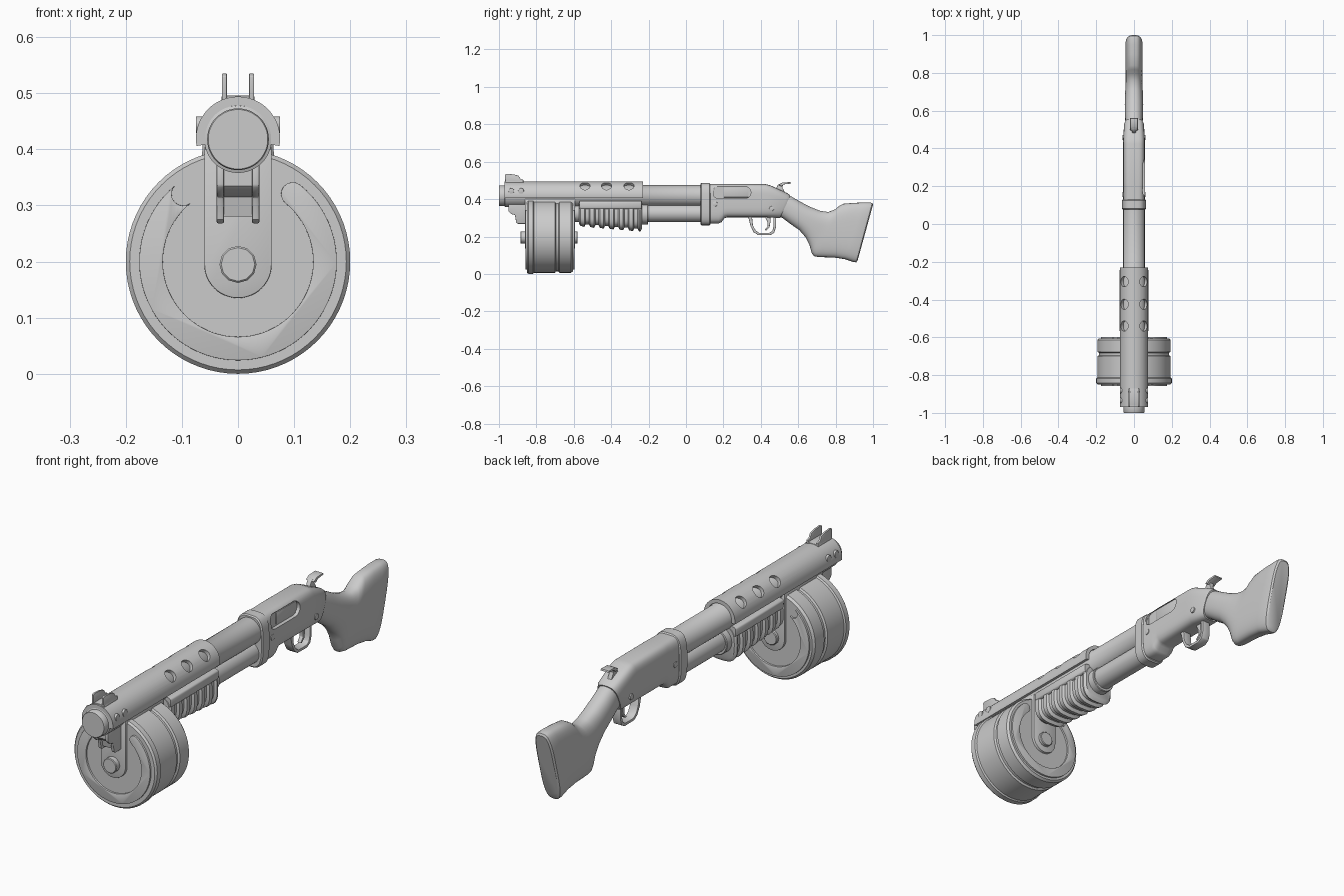
import bpy, bmesh
from math import cos, sin, pi, radians, copysign


def finish(name, bm, bevel=0.0):
    bmesh.ops.recalc_face_normals(bm, faces=bm.faces)
    me = bpy.data.meshes.new(name)
    bm.to_mesh(me)
    bm.free()
    ob = bpy.data.objects.new(name, me)
    bpy.context.collection.objects.link(ob)
    bpy.ops.object.select_all(action='DESELECT')
    ob.select_set(True)
    bpy.context.view_layer.objects.active = ob
    if bevel:
        m = ob.modifiers.new("bevel", 'BEVEL')
        m.width, m.segments, m.limit_method, m.angle_limit = bevel, 2, 'ANGLE', radians(40)
        bpy.ops.object.modifier_apply(modifier=m.name)
    bpy.ops.object.shade_smooth_by_angle(angle=radians(35))
    return ob


def skin(name, rings, bevel=0.0):
    """Bridge a list of equal rings of points and cap both ends."""
    bm = bmesh.new()
    vs = [[bm.verts.new(p) for p in r] for r in rings]
    n = len(vs[0])
    for a, b in zip(vs, vs[1:]):
        for i in range(n):
            bm.faces.new((a[i], a[(i + 1) % n], b[(i + 1) % n], b[i]))
    bm.faces.new(vs[0])
    bm.faces.new(vs[-1])
    return finish(name, bm, bevel)


def lathe(name, z, prof, seg=48):
    """Round part along y, profile of (y, radius)."""
    return skin(name, [[(r * cos(2 * pi * i / seg), y, z + r * sin(2 * pi * i / seg))
                        for i in range(seg)] for y, r in prof])


def loft(name, secs, bevel=0.0, seg=40):
    """Rounded sections: (y top, z top, y bottom, z bottom, half width, squareness)."""
    rings = []
    for yt, zt, yb, zb, w, n in secs:
        ring = []
        for i in range(seg):
            c, s = cos(2 * pi * i / seg), sin(2 * pi * i / seg)
            u = copysign(abs(c) ** (2 / n), c) * w
            t = (copysign(abs(s) ** (2 / n), s) + 1) / 2
            ring.append((u, yb + (yt - yb) * t, zb + (zt - zb) * t))
        rings.append(ring)
    return skin(name, rings, bevel)


def prism(name, pts, axis, d0, d1, bevel=0.0):
    """Outline in yz (axis x) or xz (axis y), pushed from d0 to d1."""
    put = (lambda d, p: (d, p[0], p[1])) if axis == 'x' else (lambda d, p: (p[0], d, p[1]))
    return skin(name, [[put(d, p) for p in pts] for d in (d0, d1)], bevel)


def arc(cx, cz, r, a0, a1, n):
    return [(cx + r * cos(radians(a0 + (a1 - a0) * i / n)),
             cz + r * sin(radians(a0 + (a1 - a0) * i / n))) for i in range(n + 1)]


def cut(ob, cutter):
    cutter.hide_render = True
    m = ob.modifiers.new("cut", 'BOOLEAN')
    m.object, m.operation, m.solver = cutter, 'DIFFERENCE', 'EXACT'
    bpy.ops.object.select_all(action='DESELECT')
    ob.select_set(True)
    bpy.context.view_layer.objects.active = ob
    bpy.ops.object.modifier_apply(modifier=m.name)
    bpy.data.objects.remove(cutter)
    bpy.ops.object.shade_smooth_by_angle(angle=radians(35))


# Barrel and magazine tube
lathe("barrel", 0.418, [(-1, 0.053), (-0.997, 0.055), (-0.97, 0.055), (-0.968, 0.06),
                        (-0.24, 0.06), (-0.235, 0.057), (0.15, 0.057)])
lathe("magazine_tube", 0.325, [(-0.62, 0.048), (0.1, 0.048)])

# Heat shield with angled vent holes
shield = prism("heat_shield", arc(0, 0.419, 0.075, -10, 190, 40) + arc(0, 0.419, 0.059, 190, -10, 40),
               'y', -0.97, -0.23)
for y in (-0.54, -0.425, -0.305):
    for s in (-1, 1):
        rings = [[(s * (d + 0.027 * cos(a)) * 0.7071, y + 0.027 * sin(a),
                   0.419 + (d - 0.027 * cos(a)) * 0.7071)
                  for a in [2 * pi * i / 24 for i in range(24)]] for d in (0.04, 0.1)]
        cut(shield, skin("vent_cutter", rings))

# Shield bolts, both sides
for s in (-1, 1):
    for y in (-0.934, -0.882):
        prism("shield_bolt", arc(y, 0.444, 0.015, 0, 345, 23), 'x', s * 0.05, s * 0.075, 0.002)

# Front sight: two ears on a base
for s in (-1, 1):
    prism("sight_ear", [(-0.965, 0.47), (-0.968, 0.53), (-0.96, 0.535), (-0.92, 0.532), (-0.895, 0.525),
                        (-0.885, 0.508), (-0.87, 0.503), (-0.87, 0.47)], 'x', s * 0.02, s * 0.0285, 0.001)
prism("sight_base", [(-0.962, 0.46), (-0.962, 0.496), (-0.87, 0.496), (-0.87, 0.46)], 'x', -0.029, 0.029, 0.002)

# Drum magazine with raised C track, feed plate and hub on both faces
lathe("drum", 0.2, [(-0.85, 0.19), (-0.85, 0.193), (-0.842, 0.2), (-0.818, 0.2), (-0.813, 0.194),
                    (-0.70, 0.194), (-0.695, 0.186), (-0.682, 0.186), (-0.677, 0.194),
                    (-0.615, 0.194), (-0.605, 0.186)], 72)
e = radians(51)
ex, ez = 0.155 * cos(e), 0.2 + 0.155 * sin(e)
prism("drum_track", arc(0, 0.2, 0.176, 129, 411, 60) + arc(ex, ez, 0.021, 51, 231, 8)[1:-1]
      + arc(0, 0.2, 0.134, 411, 129, 60) + arc(-ex, ez, 0.021, -51, -231, 8)[1:-1],
      'y', -0.858, -0.597, 0.002)
prism("drum_feed_plate", arc(0, 0.195, 0.06, 180, 360, 24) + [(0.06, 0.4), (-0.06, 0.4)],
      'y', -0.862, -0.593, 0.002)
lathe("drum_hub", 0.195, [(-0.886, 0.03), (-0.883, 0.033), (-0.582, 0.033), (-0.579, 0.03)], 12)

# Catch under the muzzle
catch = [(-0.95, 0.385), (-0.95, 0.335), (-0.935, 0.32), (-0.915, 0.315), (-0.908, 0.275), (-0.9, 0.268),
         (-0.855, 0.268), (-0.855, 0.385)]
for s in (-1, 1):
    prism("catch_side", catch, 'x', s * 0.025, s * 0.038, 0.003)
prism("catch_core", [(y + 0.012 if y < -0.86 else y, max(z, 0.28)) for y, z in catch if z != 0.268 or y > -0.86],
      'x', -0.027, 0.027)

# Ribbed pump grip
secs = [(-0.572, 0.385, -0.572, 0.268, 0.068, 3), (-0.565, 0.387, -0.565, 0.258, 0.076, 3)]
for i in range(6):
    y = -0.528 + i * 0.052
    zb = 0.254 - 0.028 * (y + 0.565) / 0.33
    if i < 6:
        for dy, k in ((-0.016, 0), (-0.009, 1), (0.009, 1), (0.016, 0)):
            secs.append((y + dy, 0.387, y + dy, zb + 0.014 * k, 0.076 - 0.01 * k, 3))
secs += [(-0.245, 0.387, -0.245, 0.226, 0.076, 3), (-0.236, 0.385, -0.236, 0.24, 0.068, 3)]
loft("pump_grip", secs)
loft("pump_top_band", [(-0.57, 0.39, -0.57, 0.345, 0.073, 6), (-0.562, 0.39, -0.562, 0.345, 0.0765, 6),
                       (-0.245, 0.39, -0.245, 0.345, 0.0765, 6), (-0.238, 0.39, -0.238, 0.345, 0.073, 6)])
lathe("pump_collar", 0.32, [(-0.26, 0.056), (-0.206, 0.056), (-0.203, 0.053)])

# Receiver with ejection port, front collar and pins
loft("receiver_collar", [(y, 0.486 - d, y, 0.26 + d, 0.064 - d, 3.4)
                         for y, d in ((0.077, 0.005), (0.082, 0), (0.125, 0), (0.13, 0.005))])
receiver = loft("receiver", [(0.12, 0.481, 0.12, 0.27, 0.058, 4), (0.175, 0.481, 0.175, 0.27, 0.058, 4),
                             (0.19, 0.481, 0.19, 0.277, 0.058, 4), (0.205, 0.481, 0.205, 0.297, 0.058, 4),
                             (0.22, 0.481, 0.22, 0.303, 0.058, 4), (0.425, 0.48, 0.40, 0.303, 0.058, 4),
                             (0.45, 0.474, 0.43, 0.303, 0.058, 4), (0.545, 0.43, 0.495, 0.299, 0.053, 3.5),
                             (0.558, 0.42, 0.503, 0.3, 0.048, 3)])
cut(receiver, prism("port_cutter", arc(0.175, 0.436, 0.032, 90, 270, 10) + arc(0.315, 0.436, 0.032, -90, 90, 10),
                    'x', 0.042, 0.09))
prism("port_bolt", [(0.2, 0.41), (0.2, 0.462), (0.335, 0.462), (0.335, 0.41)], 'x', 0.02, 0.045, 0.002)
for y, z in ((0.156, 0.374), (0.458, 0.349)):
    prism("receiver_pin", arc(y, z, 0.013, 0, 345, 23), 'x', -0.061, 0.061, 0.002)

# Hammer at the rear of the receiver
prism("hammer", [(0.475, 0.44), (0.49, 0.475), (0.505, 0.484), (0.52, 0.48), (0.515, 0.462), (0.535, 0.425)],
      'x', -0.01, 0.01, 0.002)
prism("hammer_spur", [(0.495, 0.476), (0.515, 0.489), (0.56, 0.491), (0.562, 0.483), (0.525, 0.479), (0.51, 0.468)],
      'x', -0.02, 0.02, 0.002)

# Trigger guard and trigger
prism("trigger_guard", [(0.325, 0.315), (0.335, 0.295), (0.345, 0.255), (0.362, 0.223), (0.385, 0.208),
                        (0.45, 0.207), (0.472, 0.22), (0.481, 0.25), (0.481, 0.315),
                        (0.468, 0.315), (0.468, 0.252), (0.461, 0.229), (0.445, 0.22), (0.39, 0.22),
                        (0.372, 0.233), (0.358, 0.26), (0.352, 0.315)], 'x', -0.02, 0.02, 0.003)
prism("trigger", [(0.42, 0.31), (0.435, 0.28), (0.437, 0.255), (0.42, 0.235), (0.428, 0.232), (0.446, 0.248),
                  (0.452, 0.28), (0.45, 0.31)], 'x', -0.009, 0.009, 0.002)

# Stock
loft("stock", [(0.535, 0.425, 0.485, 0.31, 0.044, 2.4), (0.565, 0.413, 0.515, 0.3, 0.046, 2.4),
               (0.61, 0.387, 0.56, 0.266, 0.048, 2.3), (0.66, 0.36, 0.605, 0.235, 0.049, 2.3),
               (0.715, 0.338, 0.64, 0.195, 0.048, 2.4), (0.76, 0.331, 0.66, 0.155, 0.046, 2.5),
               (0.797, 0.345, 0.672, 0.112, 0.045, 2.6), (0.818, 0.363, 0.684, 0.095, 0.045, 2.8),
               (0.84, 0.375, 0.71, 0.09, 0.045, 3), (0.9, 0.38, 0.79, 0.088, 0.046, 3.2),
               (0.95, 0.382, 0.85, 0.079, 0.046, 3.3), (0.985, 0.382, 0.895, 0.064, 0.046, 3.3),
               (0.996, 0.379, 0.91, 0.062, 0.043, 3.3), (1.0, 0.37, 0.917, 0.07, 0.036, 3.3)])
